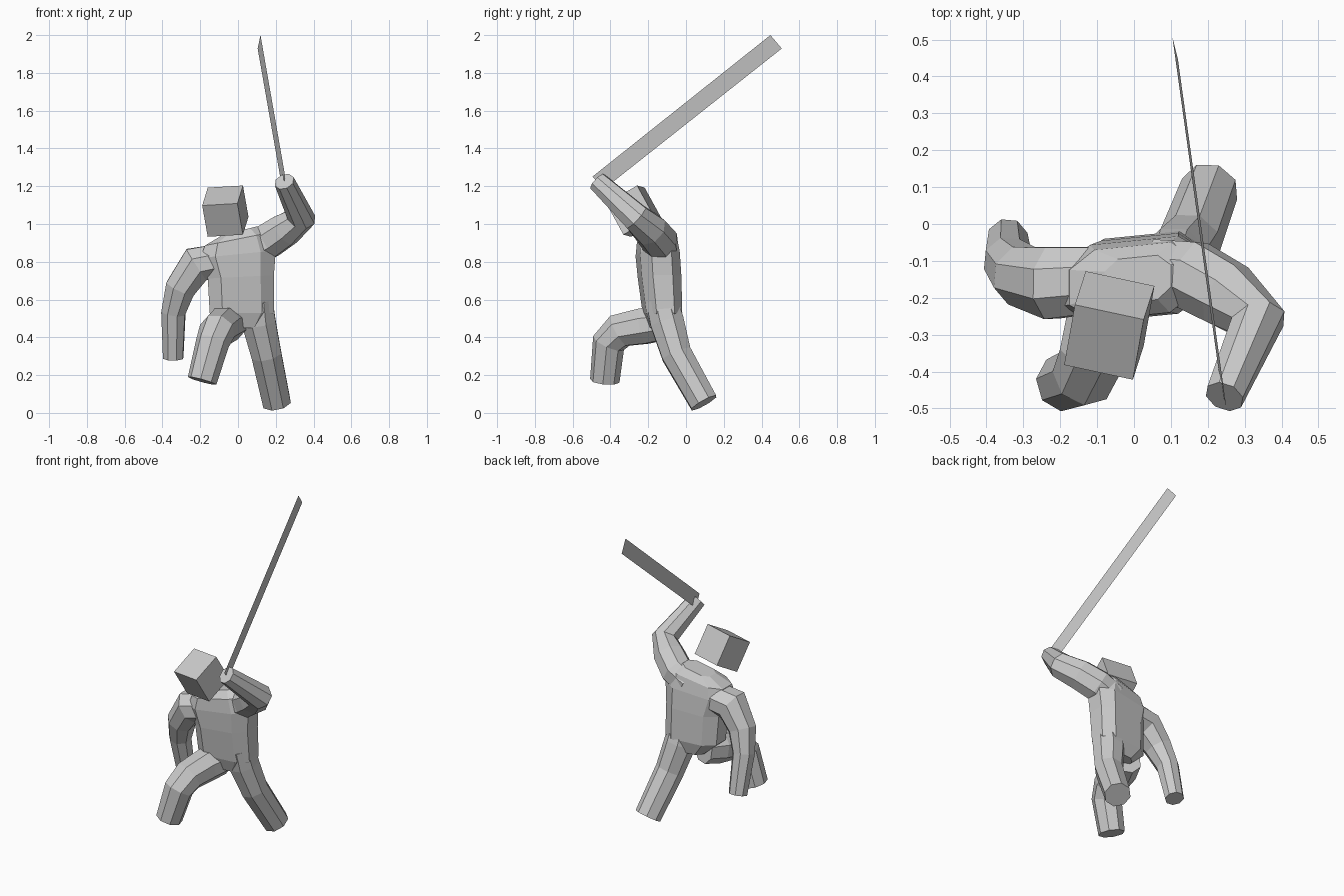
import bpy, bmesh
from math import cos, sin, pi
from mathutils import Vector, Matrix

if "Cube" in bpy.data.objects:
    bpy.data.objects.remove(bpy.data.objects["Cube"])


def finish(name, bm):
    bmesh.ops.recalc_face_normals(bm, faces=bm.faces)
    mesh = bpy.data.meshes.new(name)
    bm.to_mesh(mesh)
    bm.free()
    obj = bpy.data.objects.new(name, mesh)
    bpy.context.collection.objects.link(obj)
    return obj


def loft(name, rings):
    """Skin a list of equal-length point rings and cap both ends."""
    bm = bmesh.new()
    vs = [[bm.verts.new(p) for p in ring] for ring in rings]
    n = len(vs[0])
    for a, b in zip(vs, vs[1:]):
        for i in range(n):
            j = (i + 1) % n
            bm.faces.new((a[i], a[j], b[j], b[i]))
    bm.faces.new(vs[0])
    bm.faces.new(vs[-1])
    return finish(name, bm)


def limb(name, path, ref):
    """Octagonal tube along (x, y, z, radius) points."""
    pts = [Vector(p[:3]) for p in path]
    u = Vector(ref)
    rings = []
    for i, p in enumerate(pts):
        t = Vector((0, 0, 0))
        if i:
            t += (p - pts[i - 1]).normalized()
        if i < len(pts) - 1:
            t += (pts[i + 1] - p).normalized()
        t.normalize()
        u = (u - t * u.dot(t)).normalized()
        v = t.cross(u)
        r = path[i][3] * 1.05
        rings.append([p + r * (u * cos(a) + v * sin(a))
                      for a in [(k + .5) * pi / 4 for k in range(8)]])
    return loft(name, rings)


# torso: stacked eight-sided sections (cx, cy, cz, half x, half y, tilt in z)
sections = [(.03, -.12, .45, .09, .07, 0), (.02, -.125, .53, .17, .095, 0),
            (.015, -.14, .72, .175, .105, .05), (.0, -.15, .84, .20, .105, .1),
            (-.005, -.155, .92, .17, .095, .2), (.01, -.15, .965, .09, .06, .25)]
shape = [(1, .5), (.6, 1), (-.6, 1), (-1, .5), (-1, -.5), (-.6, -1), (.6, -1), (1, -.5)]
body = loft("body", [[(cx + a * hx, cy + b * hy + .1 * a * hx, cz + s * a * hx)
                      for a, b in shape] for cx, cy, cz, hx, hy, s in sections])

# arms and legs
limbs = [
    limb("raised_arm", [(.06, -.13, .86, .09), (.16, -.14, .91, .095), (.25, -.19, .97, .09),
                        (.335, -.265, 1.035, .075), (.245, -.468, 1.225, .052)], (0, 0, 1)),
    limb("hanging_arm", [(-.08, -.15, .81, .09), (-.22, -.16, .785, .1), (-.305, -.14, .66, .082),
                         (-.342, -.10, .53, .065), (-.343, -.04, .29, .054)], (0, 1, 0)),
    limb("back_leg", [(.10, -.13, .60, .085), (.11, -.10, .48, .092), (.15, -.05, .31, .082),
                      (.205, .095, .053, .076)], (0, 1, 0)),
    limb("raised_leg", [(-.04, -.12, .475, .09), (-.08, -.22, .46, .097), (-.11, -.35, .435, .092),
                        (-.135, -.41, .37, .085), (-.19, -.43, .17, .075)], (0, 0, 1)),
]

# weld the limbs into the body
for part in limbs:
    mod = body.modifiers.new(part.name, 'BOOLEAN')
    mod.operation = 'UNION'
    mod.solver = 'EXACT'
    mod.object = part
bpy.context.view_layer.update()
mesh = bpy.data.meshes.new_from_object(body.evaluated_get(bpy.context.evaluated_depsgraph_get()))
body.modifiers.clear()
body.data = mesh
for part in limbs:
    bpy.data.objects.remove(part)

# head: cube bowed forward, floating above the shoulders
right = Vector((.187, -.04, .011)).normalized()
up = Vector((-.03, -.09, .164))
up = (up - right * up.dot(right)).normalized()
back = up.cross(right)
rot = Matrix((right, back, up)).transposed().to_4x4()
bm = bmesh.new()
bmesh.ops.create_cube(bm, size=.191, matrix=Matrix.Translation((-.067, -.275, 1.068)) @ rot)
finish("head", bm)

# blade: flat sheet held over the shoulder
bm = bmesh.new()
bm.faces.new([bm.verts.new(p) for p in ((.25, -.495, 1.251), (.119, .447, 2.0),
                                        (.104, .507, 1.929), (.235, -.437, 1.183))])
finish("blade", bm)
